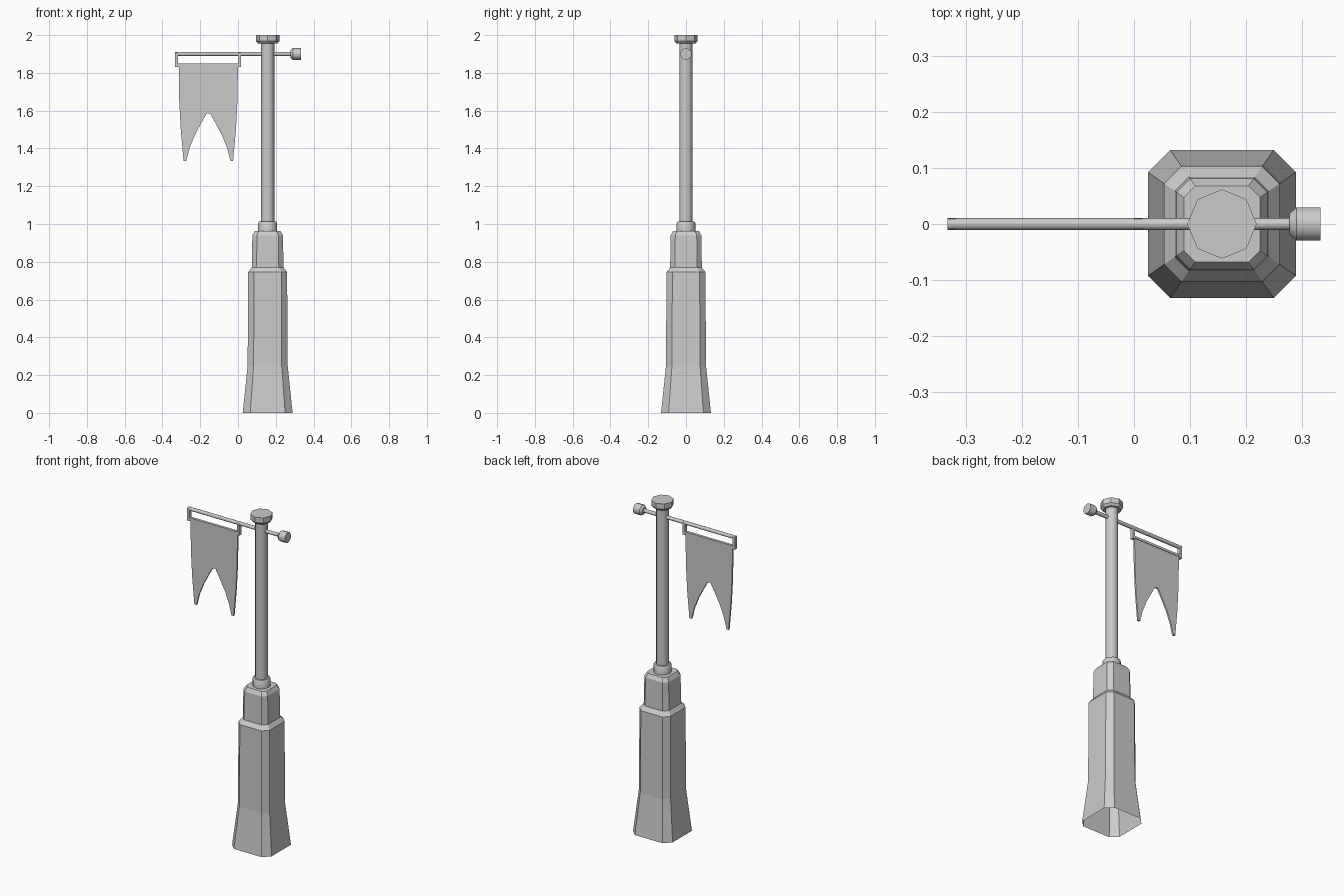
import bpy, bmesh, math
from mathutils import Matrix, Vector

if "Cube" in bpy.data.objects:
    bpy.data.objects.remove(bpy.data.objects["Cube"])

CX = 0.157  # post axis


def finish(name, bm, angle=None):
    bmesh.ops.recalc_face_normals(bm, faces=bm.faces)
    me = bpy.data.meshes.new(name)
    bm.to_mesh(me)
    bm.free()
    ob = bpy.data.objects.new(name, me)
    bpy.context.collection.objects.link(ob)
    if angle:
        bpy.ops.object.select_all(action='DESELECT')
        bpy.context.view_layer.objects.active = ob
        ob.select_set(True)
        bpy.ops.object.shade_smooth_by_angle(angle=math.radians(angle))
    return ob


def loft(bm, rings, start=True, end=True):
    loops = [[bm.verts.new(p) for p in r] for r in rings]
    for a, b in zip(loops, loops[1:]):
        for i in range(len(a)):
            j = (i + 1) % len(a)
            bm.faces.new((a[i], a[j], b[j], b[i]))
    if start:
        bm.faces.new(loops[0][::-1])
    if end:
        bm.faces.new(loops[-1])


def turned(name, profile, sides, matrix, angle=None):
    """Lathe a (radius, height) profile, then place it."""
    bm = bmesh.new()
    loft(bm, [[matrix @ Vector((r * math.cos(math.tau * i / sides),
                                r * math.sin(math.tau * i / sides), h))
               for i in range(sides)] for r, h in profile])
    return finish(name, bm, angle)


def box(name, x0, x1, y, z0, z1):
    bm = bmesh.new()
    bmesh.ops.create_cube(bm, size=1, matrix=Matrix.Translation(
        ((x0 + x1) / 2, 0, (z0 + z1) / 2)) @ Matrix.Diagonal((x1 - x0, 2 * y, z1 - z0, 1)))
    return finish(name, bm)


# Chamfered square base, open underneath
def chamfered(h, z):
    f = h * 0.7
    return [(CX + x, y, z) for x, y in ((h, -f), (h, f), (f, h), (-f, h),
                                        (-h, f), (-h, -f), (-f, -h), (f, -h))]


bm = bmesh.new()
loft(bm, [chamfered(h, z) for h, z in ((0.132, 0), (0.106, 0.25), (0.103, 0.745),
                                       (0.084, 0.77), (0.081, 0.94), (0.068, 0.963))],
     start=False)
finish("base", bm)

# Upright post, collar and cap
post = Matrix.Translation((CX, 0, 0))
turned("collar", [(0.05, 0.96), (0.05, 1.005), (0.045, 1.012)], 12, post, 40)
turned("pole", [(0.035, 1.0), (0.035, 1.96)], 12, post, 40)
turned("cap", [(0.05, 1.955), (0.062, 1.968), (0.062, 2.0)], 8, post)

# Crossbar with end knob
along_x = Matrix.Translation((0, 0, 1.9)) @ Matrix.Rotation(math.pi / 2, 4, 'Y')
turned("crossbar", [(0.011, -0.333), (0.011, 0.285)], 8, along_x, 50)
turned("knob", [(0.02, 0.278), (0.031, 0.29), (0.031, 0.333)], 10, along_x, 40)

# Flag hangers and rod
for side, x in (("left", -0.333), ("right", 0.0)):
    box("hanger_" + side, x, x + 0.015, 0.01, 1.83, 1.905)
box("flag_rod", -0.32, 0.002, 0.008, 1.835, 1.849)

# Swallow-tailed flag, mirrored half outline
mid = -0.157
half = [(0.157, 1.849), (0.154, 1.65), (0.146, 1.5), (0.131, 1.333), (0.117, 1.333),
        (0.1, 1.4), (0.072, 1.47), (0.04, 1.53), (0.01, 1.584)]
outline = [(mid + d, z) for d, z in half] + [(mid - d, z) for d, z in reversed(half)]
bm = bmesh.new()
loft(bm, [[(x, y, z) for x, z in outline] for y in (-0.005, 0.005)])
finish("flag", bm)
